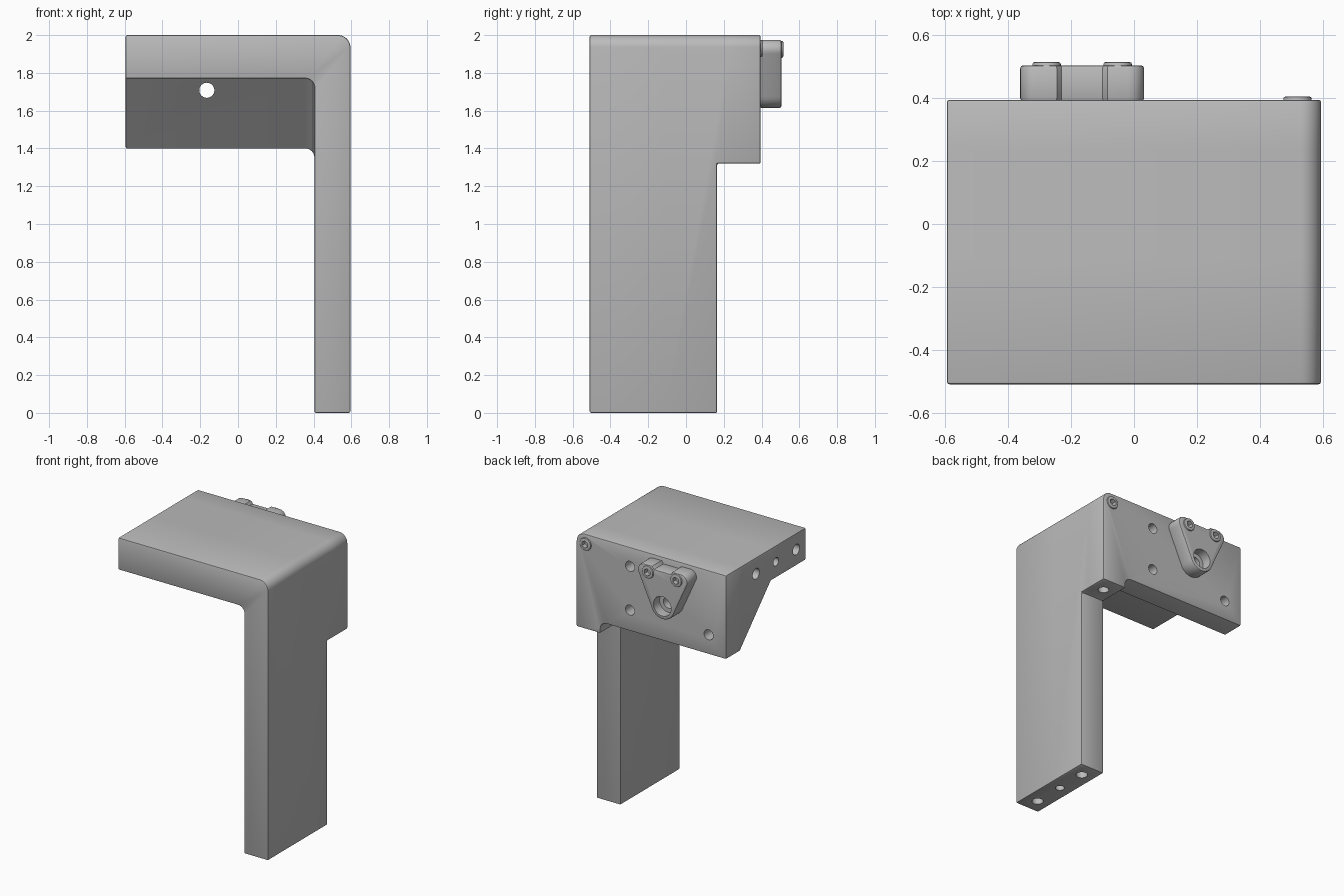
import bpy, bmesh
from math import sin, cos, radians
from mathutils import Matrix, Vector
from mathutils.geometry import convex_hull_2d

if "Cube" in bpy.data.objects:
    bpy.data.objects.remove(bpy.data.objects["Cube"], do_unlink=True)

GREY = (0.5, 0.5, 0.5, 1)
metal = bpy.data.materials.new("machined_grey")
metal.use_nodes = True
metal.diffuse_color = GREY
metal.node_tree.nodes["Principled BSDF"].inputs["Base Color"].default_value = GREY

LEFT, RIGHT, INNER = -0.595, 0.595, 0.405
FRONT, BACK, LEG_BACK = -0.51, 0.395, 0.165
TOP, LIP = 2.0, 1.32
BORE_X, BORE_Z = -0.165, 1.708
FACE = 0.505                       # outer face of the bracket
LEG_X = (INNER + RIGHT) / 2
AXES = {"x": (1, 0, 0), "y": (0, 1, 0), "z": (0, 0, 1)}


def make(name, bm):
    bmesh.ops.recalc_face_normals(bm, faces=bm.faces[:])
    mesh = bpy.data.meshes.new(name)
    bm.to_mesh(mesh)
    bm.free()
    mesh.materials.append(metal)
    ob = bpy.data.objects.new(name, mesh)
    bpy.context.collection.objects.link(ob)
    return ob


def arc(cx, cz, r, start, end, n=10):
    angles = [radians(start + (end - start) * i / n) for i in range(n + 1)]
    return [(cx + r * cos(a), cz + r * sin(a)) for a in angles]


def loft(name, sections):
    """Skin equal x-z outlines placed at rising y."""
    bm = bmesh.new()
    rings = [[bm.verts.new((x, y, z)) for x, z in pts] for y, pts in sections]
    n = len(rings[0])
    for a, b in zip(rings, rings[1:]):
        for i in range(n):
            j = (i + 1) % n
            bm.faces.new((a[i], a[j], b[j], b[i]))
    bm.faces.new(rings[0])
    bm.faces.new(rings[-1])
    return make(name, bm)


def rods(name, items, sides=32):
    """Separate cylinders: (centre, axis, radius, length)."""
    bm = bmesh.new()
    for centre, axis, r, length in items:
        turn = Vector((0, 0, 1)).rotation_difference(Vector(AXES[axis]))
        bmesh.ops.create_cone(bm, cap_ends=True, segments=sides, radius1=r, radius2=r,
                              depth=length,
                              matrix=Matrix.Translation(centre) @ turn.to_matrix().to_4x4())
    return make(name, bm)


def apply(ob, mod):
    bpy.context.view_layer.objects.active = ob
    bpy.ops.object.modifier_apply(modifier=mod.name)


def cut(ob, cutter):
    cutter.hide_render = True
    mod = ob.modifiers.new("cut", "BOOLEAN")
    mod.operation, mod.solver, mod.object = "DIFFERENCE", "EXACT", cutter
    apply(ob, mod)
    bpy.data.objects.remove(cutter, do_unlink=True)


def bevel(ob, width):
    mod = ob.modifiers.new("edge", "BEVEL")
    mod.width, mod.segments = width, 2
    mod.limit_method, mod.angle_limit = "ANGLE", radians(60)
    apply(ob, mod)


def smooth(ob):
    bpy.ops.object.select_all(action="DESELECT")
    ob.select_set(True)
    bpy.context.view_layer.objects.active = ob
    bpy.ops.object.shade_smooth_by_angle(angle=radians(30))


# Main angle body: top plate, leg, and sloped rear web in one skin
def body_outline(under):
    return ([(LEFT, under)] + arc(INNER - 0.05, under - 0.05, 0.05, 90, 0)
            + [(INNER, 0), (RIGHT, 0)] + arc(RIGHT - 0.065, TOP - 0.065, 0.065, 0, 90)
            + [(LEFT, TOP)])


body = loft("angle_body", [(y, body_outline(u)) for y, u in
                           ((FRONT, 1.77), (-0.114, 1.77), (0.237, 1.4), (BACK, 1.4))])

# Step behind the leg
step = [(0.3, -0.1), (0.7, -0.1), (0.7, LIP), (0.3, LIP)]
cut(body, loft("step_cutter", [(LEG_BACK, step), (0.6, step)]))
bevel(body, 0.008)

# Screw positions on the back plate and on the bracket
plate_screw = (0.52, BACK, 1.93)
bracket_screws = [(BORE_X + s * 0.113, FACE, 1.925) for s in (-1, 1)]


def pocket(p):
    return (p, "y", 0.044, 0.08)


# Holes in the body
holes = [((BORE_X, 0.1, BORE_Z), "y", 0.04, 1.0), pocket(plate_screw),
         ((LEG_X, 0.28, LIP), "z", 0.036, 0.3)]
for y, r in ((-0.4, 0.038), (-0.17, 0.03), (0.056, 0.038)):
    holes.append(((LEFT, y, 1.885), "x", r, 0.3))
    holes.append(((LEG_X, y, 0), "z", r, 0.3))
for x, z in ((0.168, 1.864), (0.168, 1.55), (-0.456, 1.54)):
    holes.append(((x, BACK, z), "y", 0.036, 0.3))
cut(body, rods("hole_cutter", holes))
smooth(body)

# Triangular bracket with rounded corners
pts = arc(BORE_X, BORE_Z, 0.094, 0, 350, 35)
for s in (-1, 1):
    pts += arc(BORE_X + s * 0.147, 1.925, 0.05, 0, 345, 23)
outline = [pts[i] for i in convex_hull_2d([Vector(p) for p in pts])]
bracket = loft("triangle_bracket", [(BACK - 0.005, outline), (FACE, outline)])
dip = [(BORE_X + x, z) for x, z in ((-0.1, 2.0), (-0.065, 1.955), (0.065, 1.955), (0.1, 2.0))]
cut(bracket, loft("dip_cutter", [(0.3, dip), (0.6, dip)]))
bevel(bracket, 0.01)
cut(bracket, rods("bore_cutter", [((BORE_X, FACE, BORE_Z), "y", 0.07, 0.14),
                                  *[pocket(p) for p in bracket_screws]]))
cut(bracket, rods("through_cutter", [((BORE_X, 0.4, BORE_Z), "y", 0.04, 0.5)]))
smooth(bracket)

# Socket head screws
for name, (x, y, z) in zip(("plate_screw", "bracket_screw_right", "bracket_screw_left"),
                           [plate_screw, *bracket_screws]):
    screw = rods(name, [((x, y - 0.015, z), "y", 0.045, 0.05)])
    bevel(screw, 0.006)
    cut(screw, rods("socket_cutter", [((x, y + 0.01, z), "y", 0.026, 0.07)], 6))
    smooth(screw)
